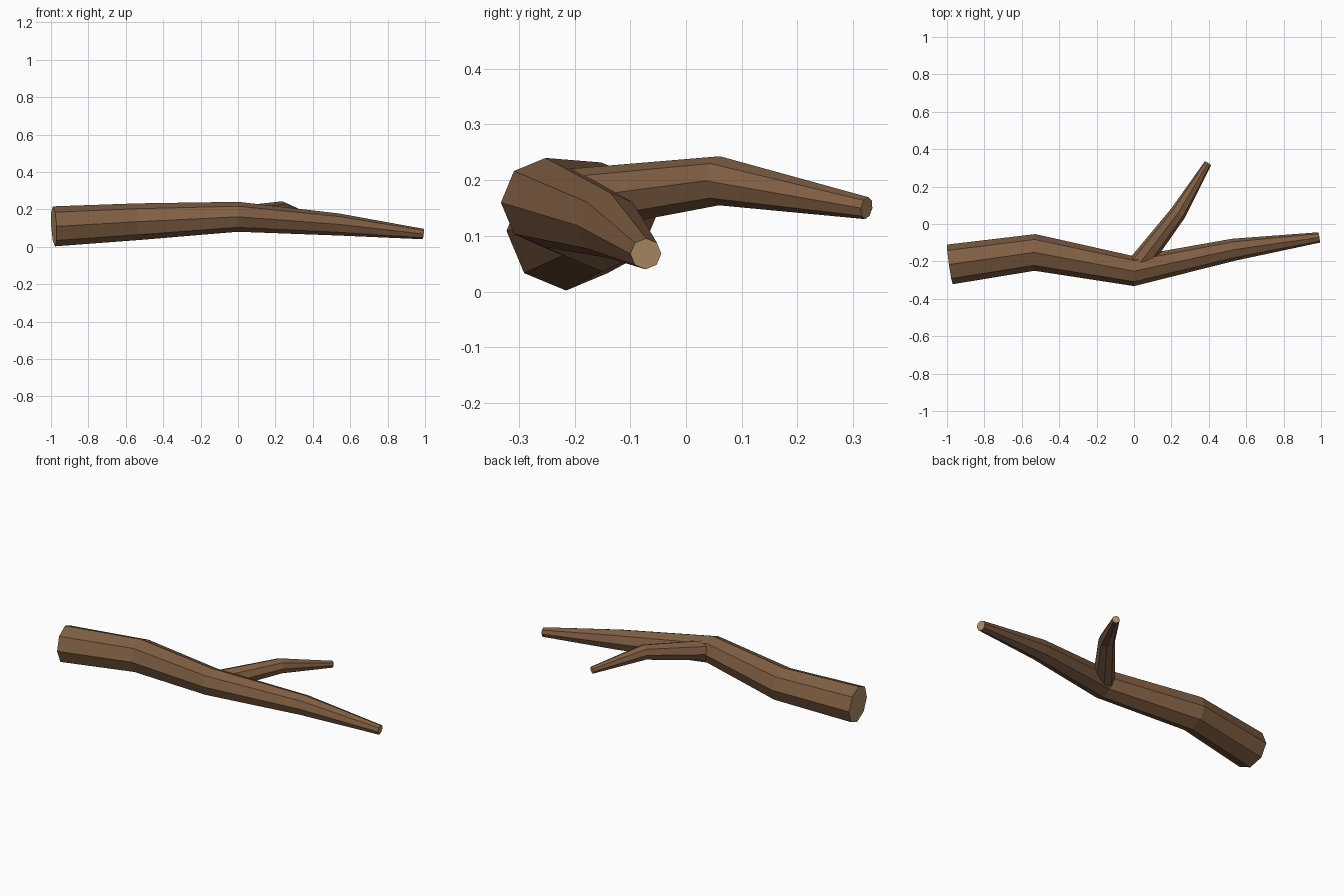
import bpy, bmesh, math
from mathutils import Vector

if "Cube" in bpy.data.objects:
    bpy.data.objects.remove(bpy.data.objects["Cube"])

SIDES = 8

def material(name, rgb):
    m = bpy.data.materials.new(name)
    m.diffuse_color = (*rgb, 1)
    m.use_nodes = True
    m.node_tree.nodes["Principled BSDF"].inputs["Base Color"].default_value = m.diffuse_color
    return m

bark = material("bark brown", (0.215, 0.113, 0.056))
wood = material("cut wood tan", (0.44, 0.28, 0.14))

def limb(name, path):
    """Tapered eight-sided tube along (x, y, z, radius) points, with cut ends."""
    pts = [Vector(p[:3]) for p in path]
    dirs = [(b - a).normalized() for a, b in zip(pts, pts[1:])]
    bm = bmesh.new()
    rings = []
    for i, (p, spec) in enumerate(zip(pts, path)):
        # each ring is square to the average of its neighbouring segments
        t = (dirs[max(i - 1, 0)] + dirs[min(i, len(dirs) - 1)]).normalized()
        side = t.cross(Vector((0, 0, 1))).normalized()
        up = side.cross(t)
        ring = []
        for k in range(SIDES):
            a = math.tau * k / SIDES
            ring.append(bm.verts.new(p + spec[3] * (side * math.cos(a) + up * math.sin(a))))
        rings.append(ring)
    for a, b in zip(rings, rings[1:]):
        for k in range(SIDES):
            n = (k + 1) % SIDES
            bm.faces.new((a[k], a[n], b[n], b[k]))
    for ring in (rings[0], rings[-1]):
        bm.faces.new(ring).material_index = 1
    bmesh.ops.recalc_face_normals(bm, faces=bm.faces)
    mesh = bpy.data.meshes.new(name)
    bm.to_mesh(mesh)
    bm.free()
    mesh.materials.append(bark)
    mesh.materials.append(wood)
    obj = bpy.data.objects.new(name, mesh)
    bpy.context.collection.objects.link(obj)

# Main crooked limb, thick end at -x
limb("main_branch", [
    (-0.984, -0.216, 0.109, 0.107),
    (-0.53, -0.152, 0.134, 0.098),
    (0.0, -0.252, 0.160, 0.080),
    (0.535, -0.137, 0.119, 0.059),
    (0.989, -0.072, 0.068, 0.028),
])

# Side twig growing from the bend
limb("side_twig", [
    (0.0, -0.25, 0.157, 0.060),
    (0.237, 0.06, 0.199, 0.044),
    (0.395, 0.324, 0.150, 0.020),
])
